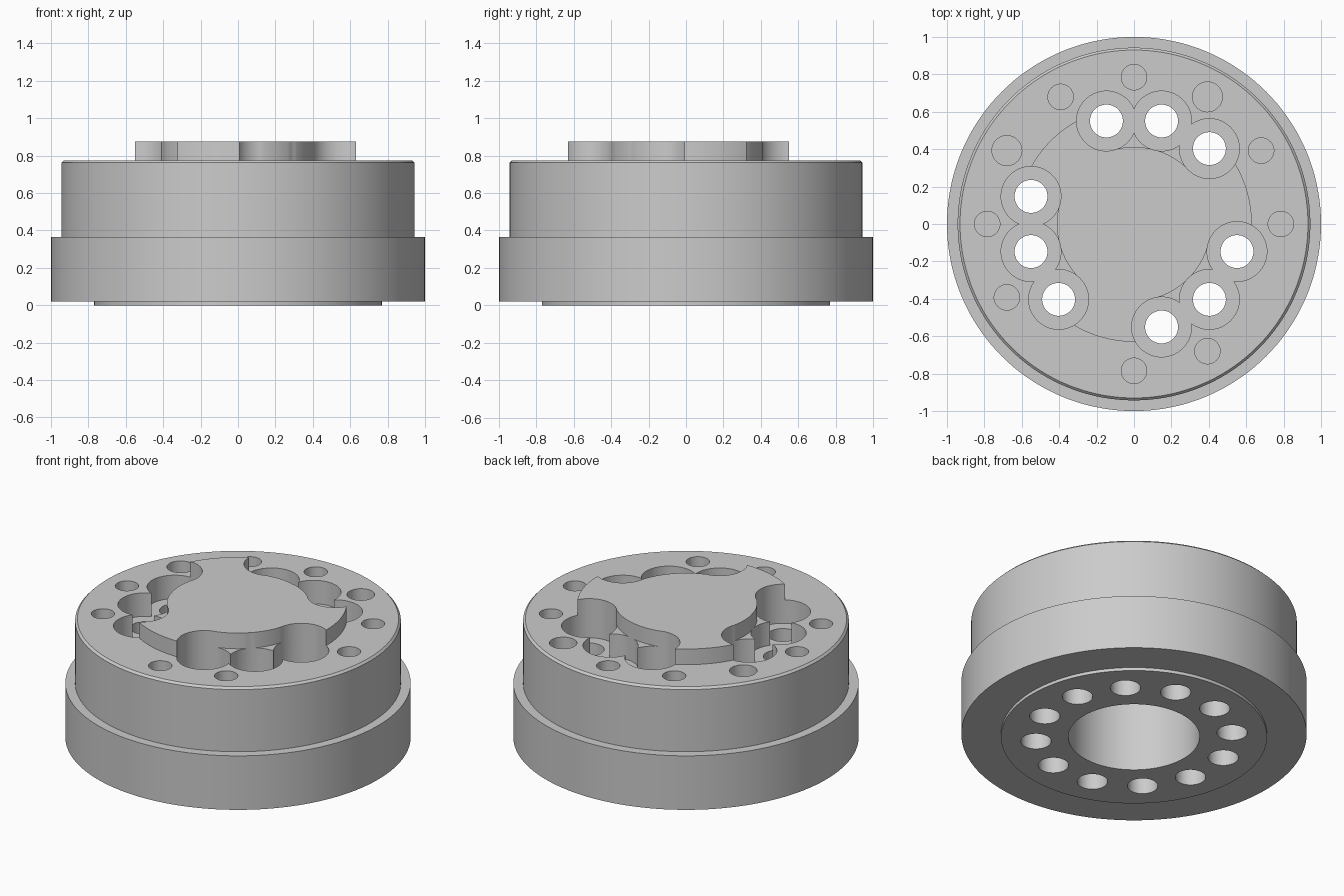
import bpy, bmesh
from math import radians, sin, cos, pi
from mathutils import Matrix

cube = bpy.data.objects.get("Cube")
if cube:
    bpy.data.objects.remove(cube, do_unlink=True)

metal = bpy.data.materials.new("plain_grey_metal")
metal.use_nodes = True
grey = (0.6, 0.6, 0.6, 1)
metal.diffuse_color = grey
metal.node_tree.nodes["Principled BSDF"].inputs["Base Color"].default_value = grey

BODY_TOP, BOSS_TOP, SEAT = 0.775, 0.875, 0.625
BOLT_RING, PIN_RING = 0.57, 0.785


def polar(r, deg):
    return r * cos(radians(deg)), r * sin(radians(deg))


def make_object(name, bm):
    bmesh.ops.recalc_face_normals(bm, faces=bm.faces)
    mesh = bpy.data.meshes.new(name)
    bm.to_mesh(mesh)
    bm.free()
    mesh.materials.append(metal)
    obj = bpy.data.objects.new(name, mesh)
    bpy.context.collection.objects.link(obj)
    return obj


def lathe(name, profile, steps=144):
    bm = bmesh.new()
    verts = [bm.verts.new((r, 0, z)) for r, z in profile]
    edges = [bm.edges.new(pair) for pair in zip(verts, verts[1:])]
    bmesh.ops.spin(bm, geom=verts + edges, cent=(0, 0, 0), axis=(0, 0, 1),
                   angle=2 * pi, steps=steps)
    bmesh.ops.remove_doubles(bm, verts=bm.verts, dist=1e-5)
    return make_object(name, bm)


def cylinder(name, r, z0, z1, ring=0, deg=0, sides=64):
    bm = bmesh.new()
    x, y = polar(ring, deg)
    bmesh.ops.create_cone(bm, cap_ends=True, segments=sides, radius1=r, radius2=r,
                          depth=z1 - z0, matrix=Matrix.Translation((x, y, (z0 + z1) / 2)))
    return make_object(name, bm)


def ring_sector(name, r0, r1, a0, a1, z0, z1, steps=24):
    angles = [a0 + (a1 - a0) * i / steps for i in range(steps + 1)]
    outline = [polar(r0, a) for a in angles] + [polar(r1, a) for a in reversed(angles)]
    bm = bmesh.new()
    face = bm.faces.new([bm.verts.new((x, y, z0)) for x, y in outline])
    top = bmesh.ops.extrude_face_region(bm, geom=[face])["geom"]
    bmesh.ops.translate(bm, vec=(0, 0, z1 - z0),
                        verts=[v for v in top if isinstance(v, bmesh.types.BMVert)])
    return make_object(name, bm)


def cut(target, cutter):
    mod = target.modifiers.new("cut", 'BOOLEAN')
    mod.operation, mod.solver, mod.object = 'DIFFERENCE', 'EXACT', cutter
    bpy.context.view_layer.update()
    graph = bpy.context.evaluated_depsgraph_get()
    result = bpy.data.meshes.new_from_object(target.evaluated_get(graph))
    target.modifiers.remove(mod)
    target.data = result
    bpy.data.objects.remove(cutter, do_unlink=True)


# Stepped round body with a deep centre bore underneath
body = lathe("stepped_body", [
    (0, 0.6), (0.38, 0.6), (0.38, 0), (0.77, 0), (0.77, 0.02), (1, 0.02),
    (1, 0.365), (0.943, 0.365), (0.943, 0.762), (0.93, BODY_TOP), (0, BODY_TOP)])

# Raised three-lobed boss
boss = cylinder("lobed_boss", 0.63, BODY_TOP, BOSS_TOP, sides=144)

# Bolt pockets in three groups of three, with a blind hole below each lobe
for lobe in (15, 135, 255):
    cut(boss, ring_sector("boss_recess", 0.412, 0.8, lobe + 30, lobe + 90, 0.7, 1))
    cut(body, cylinder("blind_hole", 0.088, -0.1, 0.5, BOLT_RING, lobe, 48))
    for deg in (lobe + 30, lobe + 60, lobe + 90):
        cut(boss, cylinder("boss_scallop", 0.16, 0.7, 1, BOLT_RING, deg))
        cut(body, cylinder("bolt_pocket", 0.16, SEAT, 1, BOLT_RING, deg))
        cut(body, cylinder("bolt_hole", 0.088, -0.1, 0.7, BOLT_RING, deg, 48))

# Pin holes around the top rim, two of them wider
for deg in range(0, 360, 30):
    if deg not in (240, 330):
        radius = 0.08 if deg in (60, 150) else 0.068
        cut(body, cylinder("pin_hole", radius, 0.55, 1, PIN_RING, deg, 40))

# Smooth round walls with crisp rims
bpy.ops.object.select_all(action='DESELECT')
for obj in (body, boss):
    obj.select_set(True)
bpy.context.view_layer.objects.active = body
bpy.ops.object.shade_smooth_by_angle(angle=radians(30))
